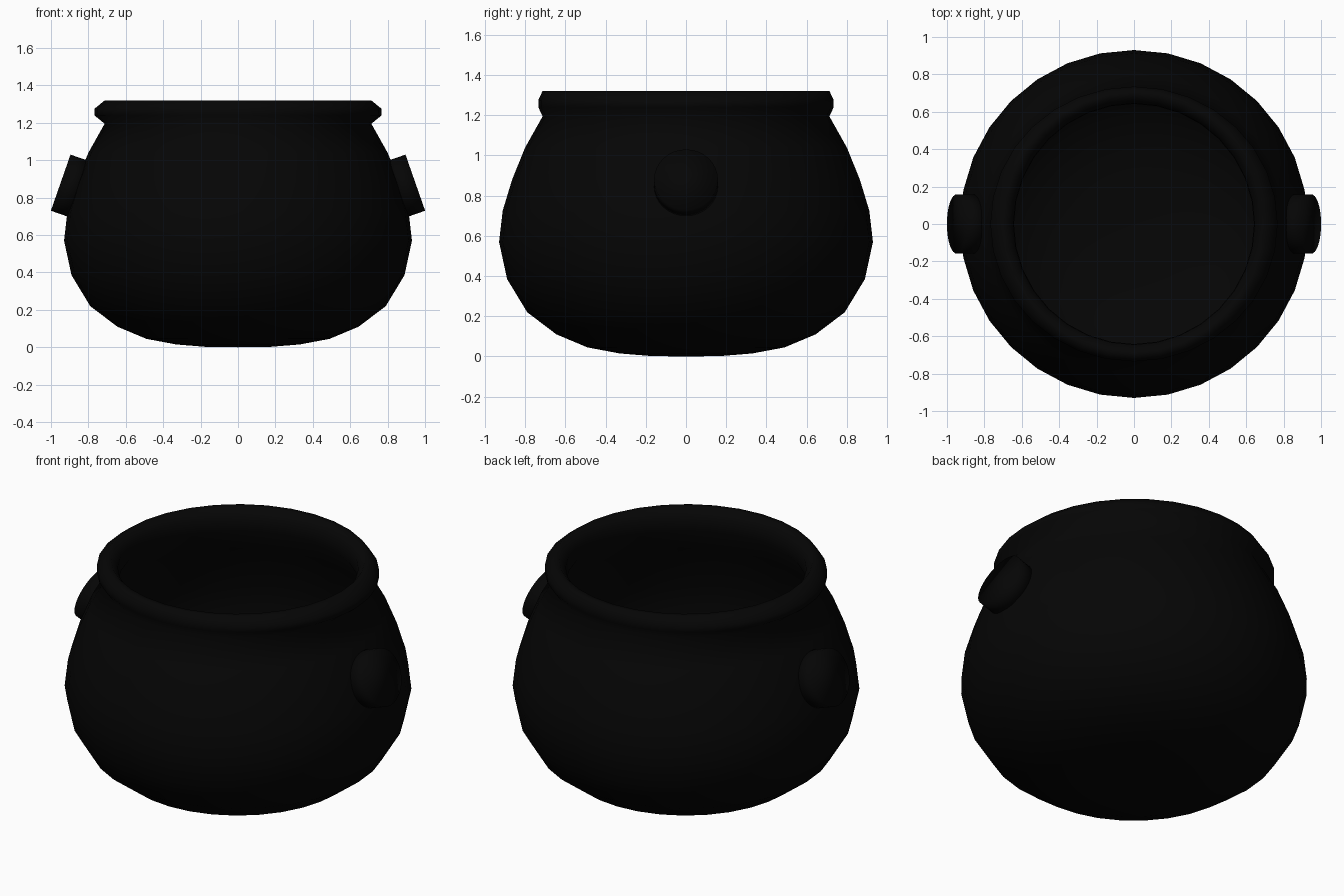
import bpy, bmesh, math
from mathutils import Matrix, Vector

old = bpy.data.objects.get("Cube")
if old:
    bpy.data.objects.remove(old, do_unlink=True)

iron = bpy.data.materials.new("black_iron")
iron.use_nodes = True
colour = (0.0016, 0.0016, 0.0016, 1)
iron.diffuse_color = colour
iron.node_tree.nodes["Principled BSDF"].inputs["Base Color"].default_value = colour

SEGMENTS = 32


def finish(name, bm):
    """Make a smooth-shaded object from the bmesh."""
    bmesh.ops.recalc_face_normals(bm, faces=bm.faces)
    for face in bm.faces:
        face.smooth = True
    mesh = bpy.data.meshes.new(name)
    bm.to_mesh(mesh)
    bm.free()
    mesh.materials.append(iron)
    bpy.context.collection.objects.link(bpy.data.objects.new(name, mesh))


def lathe(name, profile):
    """Spin (radius x, radius y, height) points about the z axis."""
    bm = bmesh.new()
    turns = [math.tau * i / SEGMENTS for i in range(SEGMENTS)]
    rings = []
    for rx, ry, z in profile:
        if rx == 0:
            rings.append([bm.verts.new((0, 0, z))] * SEGMENTS)
        else:
            rings.append([bm.verts.new((rx * math.cos(t), ry * math.sin(t), z)) for t in turns])
    for low, high in zip(rings, rings[1:]):
        for i in range(SEGMENTS):
            j = (i + 1) % SEGMENTS
            bm.faces.new(list(dict.fromkeys((low[i], low[j], high[j], high[i]))))
    finish(name, bm)


# Round outer wall, from the base up to the neck
outer = [(0, 0), (0.17, 0.002), (0.33, 0.015), (0.49, 0.045), (0.645, 0.11),
         (0.79, 0.22), (0.89, 0.385), (0.93, 0.57), (0.912, 0.725),
         (0.865, 0.88), (0.80, 1.04), (0.713, 1.195)]

# Rolled rim, slightly wider from side to side
rim = [(0.768, 0.735, 1.24), (0.768, 0.735, 1.275), (0.712, 0.714, 1.32),
       (0.68, 0.68, 1.32), (0.645, 0.645, 1.275)]

# Inner wall is the outer one shrunk towards the neck
SHRINK, NECK = 0.9, 1.2
inner = [(r * SHRINK, NECK + (z - NECK) * SHRINK) for r, z in reversed(outer)]

lathe("pot", [(r, r, z) for r, z in outer] + rim + [(r, r, z) for r, z in inner])

# Tilted round lugs on both sides
DEPTH = 0.12
for side, name in ((1, "left_lug"), (-1, "right_lug")):
    axis = Vector((side * 0.944, 0, 0.33)).normalized()
    centre = Vector((side * 0.948, 0, 0.88)) - axis * DEPTH / 2
    bm = bmesh.new()
    bmesh.ops.create_cone(bm, cap_ends=True, segments=SEGMENTS,
                          radius1=0.159, radius2=0.159, depth=DEPTH,
                          matrix=Matrix.Translation(centre)
                          @ axis.to_track_quat('Z', 'Y').to_matrix().to_4x4())
    finish(name, bm)
